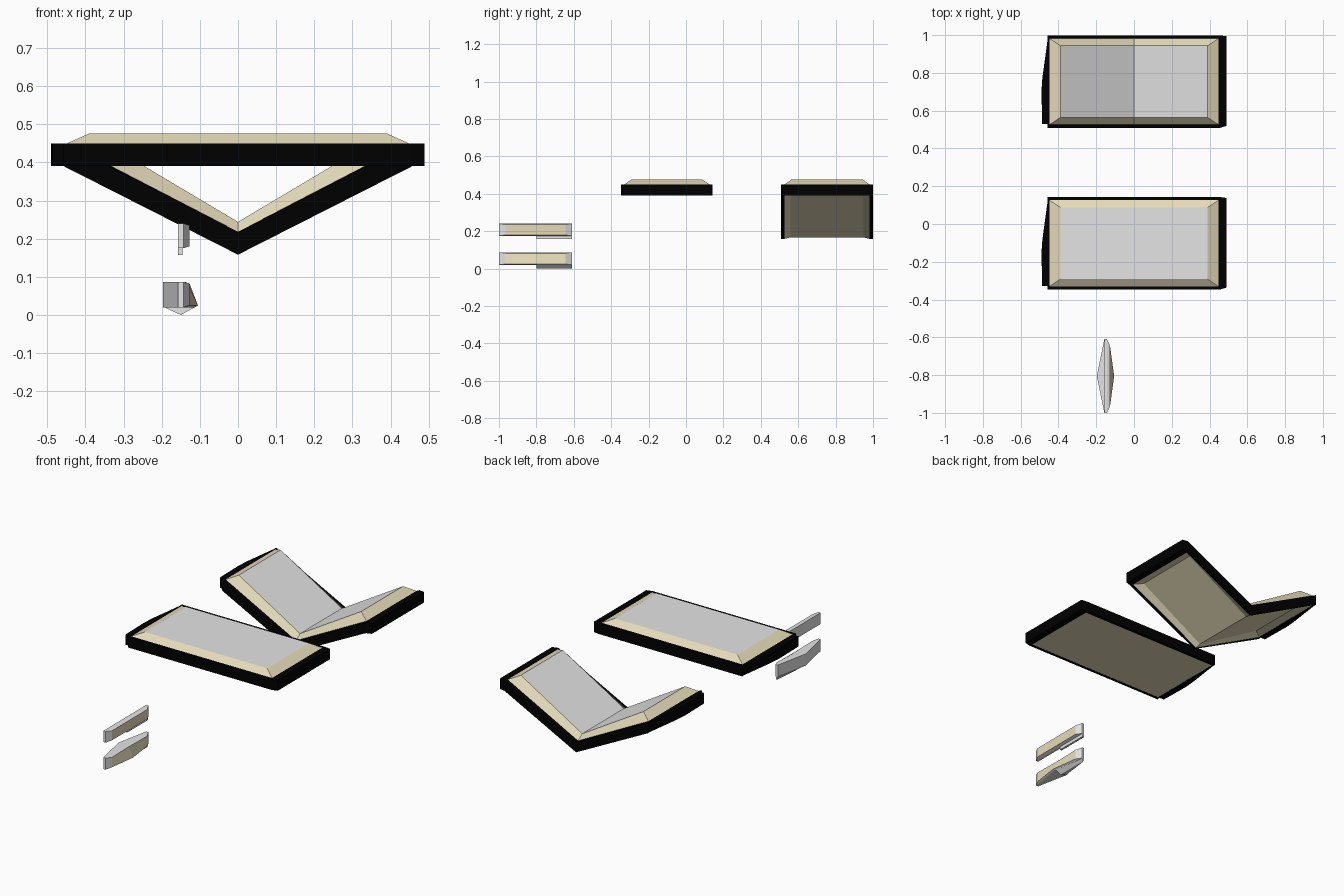
import bpy, bmesh

if "Cube" in bpy.data.objects:
    bpy.data.objects.remove(bpy.data.objects["Cube"])


def material(name, rgb):
    m = bpy.data.materials.new(name)
    m.diffuse_color = (*rgb, 1)
    m.use_nodes = True
    m.node_tree.nodes["Principled BSDF"].inputs["Base Color"].default_value = m.diffuse_color
    return m


CREAM = material("cream", (0.78, 0.71, 0.48))
GREY = material("light grey", (0.78, 0.78, 0.78))
BLACK = material("black", (0.0, 0.0, 0.0))


def loft(name, rings, mats, bottom=0, sides=0, top=0, closed=False):
    """Join six-point rings; cap the ends, or join last ring to first."""
    bm = bmesh.new()
    vs = [[bm.verts.new(p) for p in r] for r in rings]
    pairs = list(zip(vs, vs[1:])) + ([(vs[-1], vs[0])] if closed else [])
    n = len(vs[0])
    for a, b in pairs:
        for i in range(n):
            j = (i + 1) % n
            bm.faces.new((a[i], a[j], b[j], b[i])).material_index = sides
    if not closed:
        for r, idx in ((vs[0], bottom), (vs[-1], top)):
            for q in ((0, 1, 4, 5), (1, 2, 3, 4)):
                bm.faces.new([r[k] for k in q]).material_index = idx
    return finish(name, bm, mats)


def finish(name, bm, mats):
    bmesh.ops.recalc_face_normals(bm, faces=bm.faces[:])
    me = bpy.data.meshes.new(name)
    bm.to_mesh(me)
    bm.free()
    for m in mats:
        me.materials.append(m)
    ob = bpy.data.objects.new(name, me)
    bpy.context.collection.objects.link(ob)
    return ob


def prism(name, outline, z0, z1, mat):
    bm = bmesh.new()
    f = bm.faces.new([bm.verts.new((x, y, z0)) for x, y in outline])
    new = bmesh.ops.extrude_face_region(bm, geom=[f])["geom"]
    for v in new:
        if isinstance(v, bmesh.types.BMVert):
            v.co.z = z1
    return finish(name, bm, [mat])


def panel(name, cy, drop, recess):
    def ring(x, y, z):
        m = z - drop
        return [(-x, cy - y, z), (0, cy - y, m), (x, cy - y, z),
                (x, cy + y, z), (0, cy + y, m), (-x, cy + y, z)]
    # black frame around the panel
    loft(name + "_frame", [ring(.457, .245, .39), ring(.457, .245, .45),
                           ring(.448, .228, .45), ring(.448, .228, .39)],
         [BLACK], closed=True)
    # cream bevelled body with a grey face and a slightly recessed underside
    loft(name + "_body", [ring(.40, .195, .391 + recess), ring(.448, .228, .391),
                          ring(.448, .228, .45), ring(.39, .19, .476)],
         [CREAM, GREY], top=1)
    # black end strips, the left one tapered
    a, b = cy - .235, cy + .24
    prism(name + "_right_end", [(.455, a - .01), (.489, a), (.489, b), (.455, b + .005)],
          .39, .45, BLACK)
    prism(name + "_left_end", [(-.455, b), (-.485, cy + .02), (-.49, cy - .05),
                               (-.486, a + .01), (-.455, a + .01)], .39, .45, BLACK)


panel("flat_panel", -.102, 0, 0)
panel("folded_panel", .754, .232, .008)


def bar(name, z0, z1, mids):
    """Upright bar along y; mids gives middle x (bottom, top) for each ring."""
    def ring(x, mid, iy, iz):
        ya, yb, za, zb = -1 + iy, -.61 - iy, z0 + iz, z1 - iz
        return [(x, ya, za), (mid[0], -.805, za), (x, yb, za),
                (x, yb, zb), (mid[1], -.805, zb), (x, ya, zb)]
    loft(name, [ring(-.157, mids[0], 0, 0), ring(-.143, mids[1], 0, 0),
                ring(-.127, mids[2], .035, .005)], [GREY, CREAM], top=1)


# straight upper bar with a narrow tab below
bar("upper_bar", .175, .24, [(-.157, -.157), (-.143, -.143), (-.127, -.127)])
prism("upper_tab", [(-.157, -.8), (-.145, -.8), (-.145, -.61), (-.157, -.61)],
      .157, .176, GREY)

# bulging lower bar with a wedge tab below
bar("lower_bar", .02, .087, [(-.197, -.197), (-.113, -.14), (-.105, -.131)])
bm = bmesh.new()
ends = [[bm.verts.new(p) for p in ((l, y, .021), (-.15, y, 0), (r, y, .021))]
        for y, l, r in ((-.8, -.195, -.112), (-.61, -.157, -.143))]
for e in ends:
    bm.faces.new(e)
for i in range(3):
    j = (i + 1) % 3
    bm.faces.new((ends[0][i], ends[0][j], ends[1][j], ends[1][i]))
finish("lower_tab", bm, [GREY])
